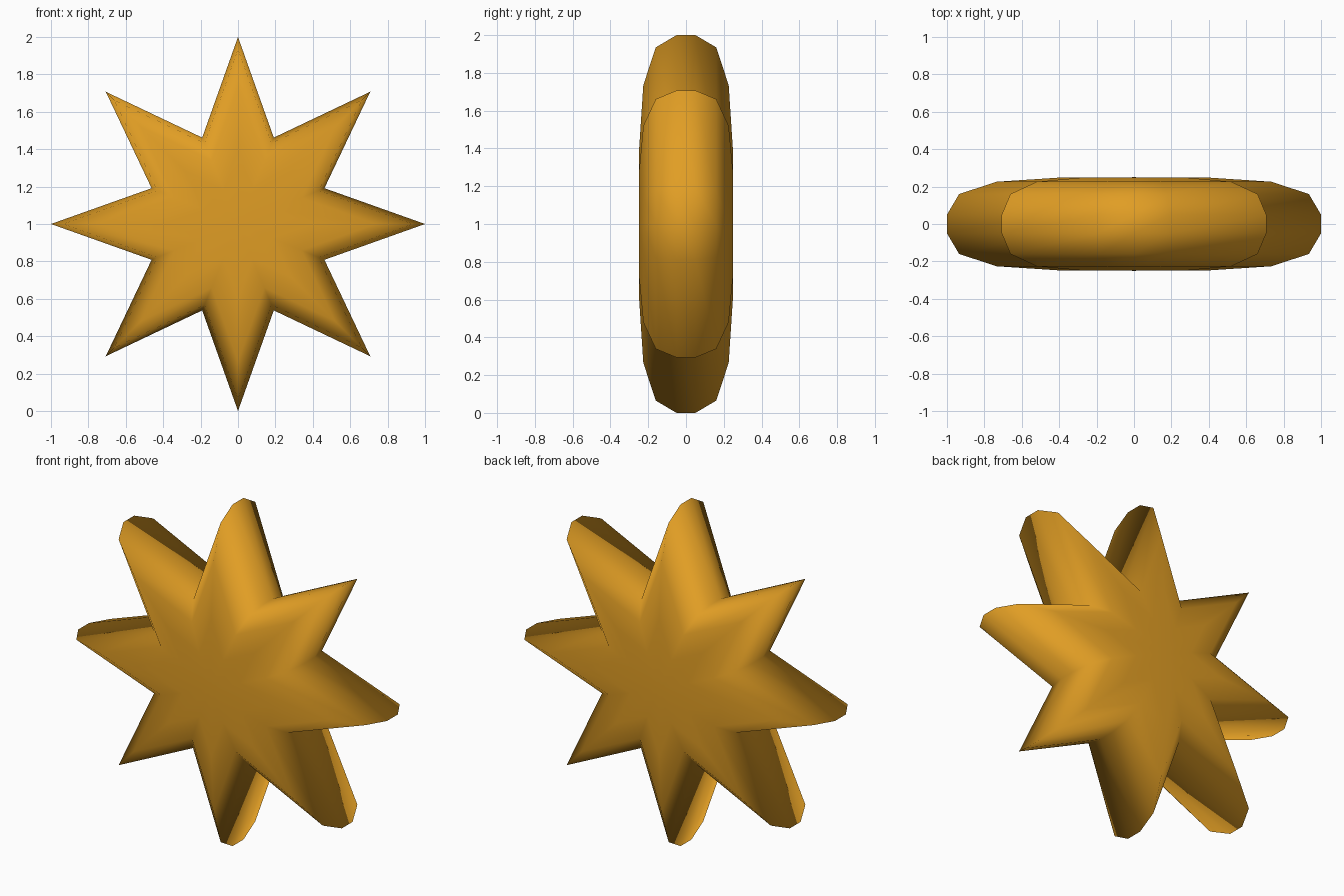
import bpy
import bmesh
from math import sin, cos, pi

cube = bpy.data.objects.get("Cube")
if cube:
    bpy.data.objects.remove(cube, do_unlink=True)

# Single golden colour
gold = bpy.data.materials.new("golden_orange")
gold.use_nodes = True
color = (0.75, 0.34, 0.018, 1)
gold.diffuse_color = color
gold.node_tree.nodes["Principled BSDF"].inputs["Base Color"].default_value = color

POINTS = 8
INNER = 0.5
HALF_DEPTH = 0.25

# Rounded depth profile: (outline scale, y), mirrored front to back
half = [(0.4, -0.248), (0.735, -0.226), (0.935, -0.16), (1.0, -0.05)]
profile = half + [(s, -y) for s, y in reversed(half)]

bm = bmesh.new()


def star_ring(scale, y):
    """One star outline, alternating tips and valleys."""
    ring = []
    for i in range(POINTS * 2):
        a = pi * i / POINTS
        r = scale * (INNER if i % 2 else 1.0)
        ring.append(bm.verts.new((r * sin(a), y, 1 + r * cos(a))))
    return ring


rings = [star_ring(s, y) for s, y in profile]
n = POINTS * 2

# Bands joining neighbouring outlines
for a, b in zip(rings, rings[1:]):
    for i in range(n):
        j = (i + 1) % n
        bm.faces.new((a[i], a[j], b[j], b[i]))

# Front and back caps as fans around a centre point
for ring, y in ((rings[0], -HALF_DEPTH), (rings[-1], HALF_DEPTH)):
    pole = bm.verts.new((0, y, 1))
    for i in range(n):
        bm.faces.new((pole, ring[i], ring[(i + 1) % n]))

bmesh.ops.recalc_face_normals(bm, faces=bm.faces[:])
for f in bm.faces:
    f.smooth = True

mesh = bpy.data.meshes.new("star_body")
bm.to_mesh(mesh)
bm.free()
mesh.materials.append(gold)
star = bpy.data.objects.new("star_body", mesh)
bpy.context.collection.objects.link(star)
